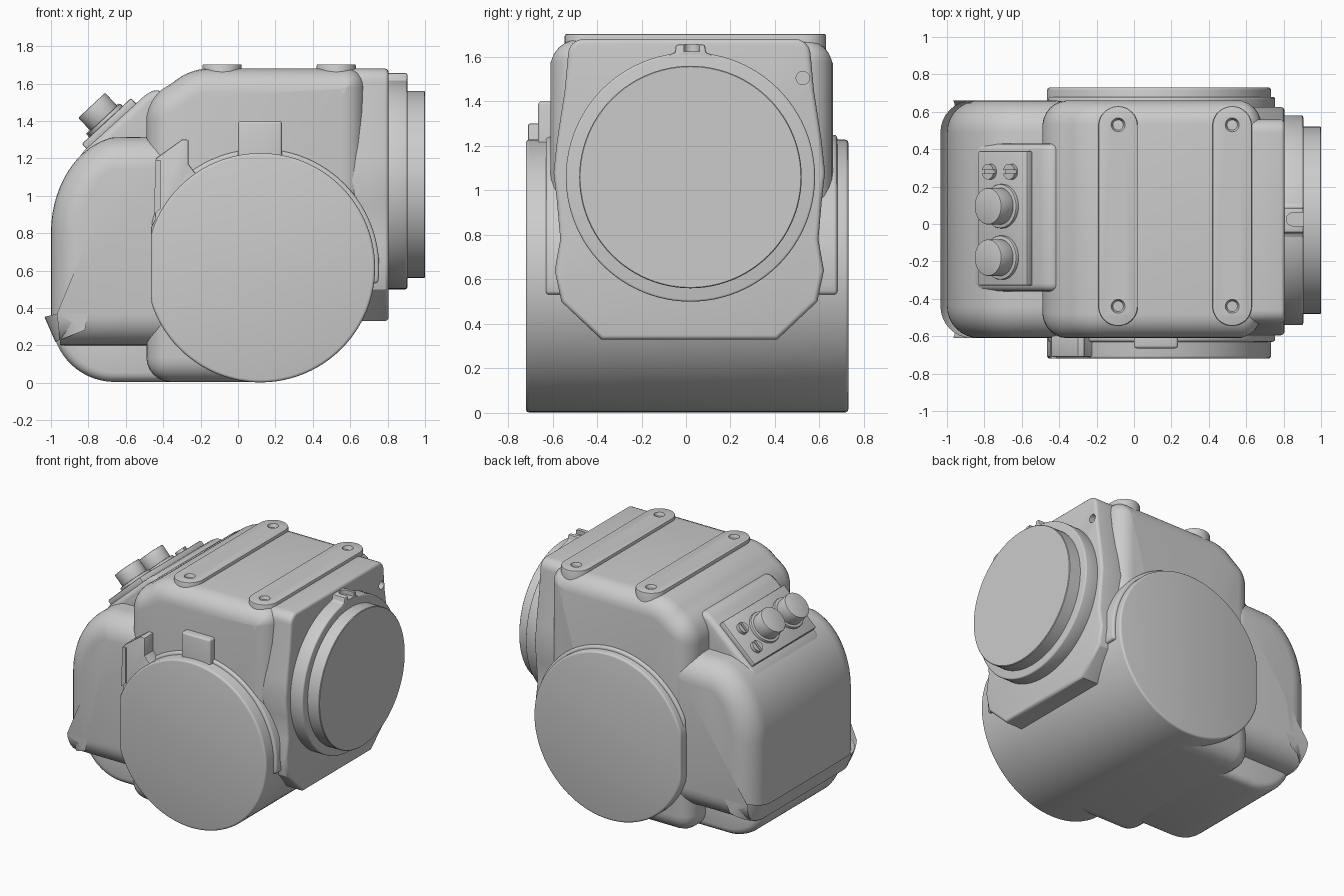
import bpy, bmesh
from math import cos, sin, pi, radians
from mathutils import Matrix, Vector

cube = bpy.data.objects.get("Cube")
if cube:
    bpy.data.objects.remove(cube, do_unlink=True)

grey = bpy.data.materials.new("plain grey")
grey.use_nodes = True
COLOR = (0.6, 0.6, 0.6, 1)
grey.diffuse_color = COLOR
grey.node_tree.nodes["Principled BSDF"].inputs["Base Color"].default_value = COLOR

AXES = {"x": lambda u, v, d: (d, u, v),
        "y": lambda u, v, d: (u, d, v),
        "z": lambda u, v, d: (u, v, d)}


def arc(cu, cv, ru, rv, start, end, n=24):
    angles = [radians(start + (end - start) * i / n) for i in range(n + 1)]
    return [(cu + ru * cos(a), cv + rv * sin(a)) for a in angles]


def circle(cu, cv, r, n=64):
    return arc(cu, cv, r, r, 0, 360, n)[:-1]


def rect(u0, u1, v0, v1):
    return [(u0, v0), (u1, v0), (u1, v1), (u0, v1)]


def activate(ob):
    bpy.ops.object.select_all(action="DESELECT")
    ob.select_set(True)
    bpy.context.view_layer.objects.active = ob


def prism(name, points, axis, d0, d1, bevel=0.0, segments=3, taper=1.0, matrix=None):
    """Extrude a closed profile along an axis, then round its sharp edges."""
    bm = bmesh.new()
    mid = sum((Vector(p) for p in points), Vector((0, 0))) / len(points)
    ends = [[mid + (Vector(p) - mid) * k for p in points] for k in (1, taper)]
    lo, hi = [[bm.verts.new(AXES[axis](p.x, p.y, d)) for p in end]
              for end, d in zip(ends, (d0, d1))]
    bm.faces.new(lo)
    bm.faces.new(hi)
    for i in range(len(lo)):
        j = (i + 1) % len(lo)
        bm.faces.new((lo[i], lo[j], hi[j], hi[i]))
    bmesh.ops.recalc_face_normals(bm, faces=bm.faces)
    mesh = bpy.data.meshes.new(name)
    bm.to_mesh(mesh)
    bm.free()
    if matrix:
        mesh.transform(matrix)
    mesh.materials.append(grey)
    ob = bpy.data.objects.new(name, mesh)
    bpy.context.collection.objects.link(ob)
    activate(ob)
    if bevel:
        mod = ob.modifiers.new("round", "BEVEL")
        mod.width, mod.segments = bevel, segments
        mod.limit_method, mod.angle_limit = "ANGLE", radians(50)
        mod.use_clamp_overlap = False
        bpy.ops.object.modifier_apply(modifier=mod.name)
    bpy.ops.object.shade_smooth_by_angle(angle=radians(32))
    return ob


def cut(ob, cutter):
    mod = ob.modifiers.new("cut", "BOOLEAN")
    mod.operation, mod.solver, mod.object = "DIFFERENCE", "EXACT", cutter
    activate(ob)
    bpy.ops.object.modifier_apply(modifier=mod.name)
    bpy.data.objects.remove(cutter, do_unlink=True)
    bpy.ops.object.shade_smooth_by_angle(angle=radians(32))


# Main housing
prism("main_housing",
      [(-0.49, 0.005)] + arc(0.12, 0.615, 0.6, 0.61, -90, -20)
      + [(0.68, 0.9)] + arc(0.58, 1.58, 0.1, 0.1, 0, 90, 6)
      + arc(-0.15, 1.38, 0.3, 0.3, 90, 132, 8) + [(-0.49, 1.52)],
      "y", -0.61, 0.66, 0.13, 6)

# Rear shell: narrow-shouldered sides, lower keel and sloped upper pad
shell_arc = arc(-0.6, 0.8, 0.4, 0.52, 180, 100)
prism("rear_shell",
      [(-0.25, 0.2), (-0.25, 1.32)] + shell_arc[::-1]
      + arc(-0.65, 0.34, 0.35, 0.34, 180, 205, 6) + [(-0.95, 0.2)],
      "y", -0.61, 0.66, 0.17, 8)
prism("rear_keel",
      arc(-0.66, 0.34, 0.335, 0.335, 180, 270) + [(-0.3, 0.005), (-0.3, 0.4)],
      "y", -0.42, 0.47, 0.05, 4)
prism("rear_pad",
      [(-0.4, 1.0), (-0.4, 1.57), (-0.46, 1.56), (-0.5, 1.535), (-0.82, 1.245),
       (-0.88, 1.165), (-0.9, 1.0)],
      "y", -0.36, 0.43, 0.04, 4)

# Round side drum with a flat at the rear
drum = [(max(u, -0.465), v) for u, v in circle(0.12, 0.615, 0.613, 96)]
prism("side_drum", drum, "y", -0.72, 0.73, 0.015)
prism("drum_collar", [(max(u, -0.46), v) for u, v in circle(0.12, 0.615, 0.635, 96) if v > 0.5],
      "y", -0.63, 0.68, 0.015)
prism("drum_flange",
      [(-0.465, 0.6), (-0.465, 0.83), (-0.445, 0.87), (-0.44, 1.2), (-0.3, 1.3), (-0.265, 1.3),
       (-0.265, 1.17), (-0.235, 1.13), (0, 0.9)], "y", -0.71, -0.55, 0.008, 2)
prism("flange_ledge", [(-0.45, 0.9), (-0.415, 0.93), (-0.415, 1.19), (-0.44, 1.19)],
      "y", -0.72, -0.6)
prism("front_tab", rect(0, 0.235, 1.0, 1.4), "y", -0.665, -0.55, 0.015)

# Waisted end plate
plate = [(0.4, 0.33), (0.58, 0.5), (0.61, 0.64), (0.585, 0.78), (0.6, 0.95), (0.615, 1.08),
         (0.6, 1.22), (0.565, 1.45)]
half = plate + arc(0.48, 1.61, 0.07, 0.07, 0, 90, 6)
outline = [(u + 0.01, v) for u, v in half] + [(0.02 - u, v) for u, v in half[::-1]]
end_plate = prism("end_plate", outline, "x", 0.55, 0.805, 0.02)
cut(end_plate, prism("plate_hole", circle(0.525, 1.505, 0.03, 24), "x", 0.75, 0.9))

# Round mounting ring, notch tab and end disc
prism("mounting_ring", circle(0.02, 1.06, 0.56, 96), "x", 0.78, 0.905, 0.01)
prism("end_disc", circle(0.02, 1.06, 0.5, 96), "x", 0.88, 1.0, 0.004, 1)
ring_tab = prism("ring_tab", [(-0.09, 1.5), (0.13, 1.5), (0.13, 1.605), (0.09, 1.62), (0.085, 1.655),
                              (-0.045, 1.655), (-0.05, 1.62), (-0.09, 1.605)],
                 "x", 0.78, 0.905, 0.008, 2)
cut(ring_tab, prism("tab_slot", arc(0.85, 0.025, 0.035, 0.035, 90, 270, 12)
                    + [(1, -0.01), (1, 0.06)], "z", 1.625, 1.8))

# Top mounting rails with countersunk holes
for side, x in (("rear", -0.085), ("front", 0.525)):
    ends = arc(x, 0.525, 0.105, 0.105, 0, 180) + arc(x, -0.44, 0.105, 0.105, 180, 360)
    rail = prism(side + "_rail", ends, "z", 1.5, 1.703, 0.008, 2)
    for y in (0.53, -0.44):
        cut(rail, prism("rail_hole", circle(x, y, 0.04, 24), "z", 1.71, 1.65, taper=0.4))

# Sloped connector panel
tilt = Matrix.Translation((-0.69, 0.03, 1.385)) @ Matrix.Rotation(radians(-43), 4, "Y")
prism("connector_panel", rect(-0.18, 0.18, -0.36, 0.36), "z", -0.03, 0.02, 0.01, 2, matrix=tilt)
for n, y in enumerate((0.065, -0.21)):
    prism(f"connector_{n}_base", circle(0.0, y, 0.118, 40), "z", 0, 0.04, 0.006, 2, matrix=tilt)
    prism(f"connector_{n}_cap", circle(0.0, y, 0.098, 40), "z", 0.02, 0.135, 0.006, 2, matrix=tilt)
for n, x in enumerate((-0.085, 0.07)):
    screw = prism(f"panel_screw_{n}", circle(x, 0.25, 0.042, 24), "z", 0, 0.045, matrix=tilt)
    cut(screw, prism("screw_slot", rect(x - 0.1, x + 0.1, 0.24, 0.26), "z", 0.03, 0.1, matrix=tilt))
